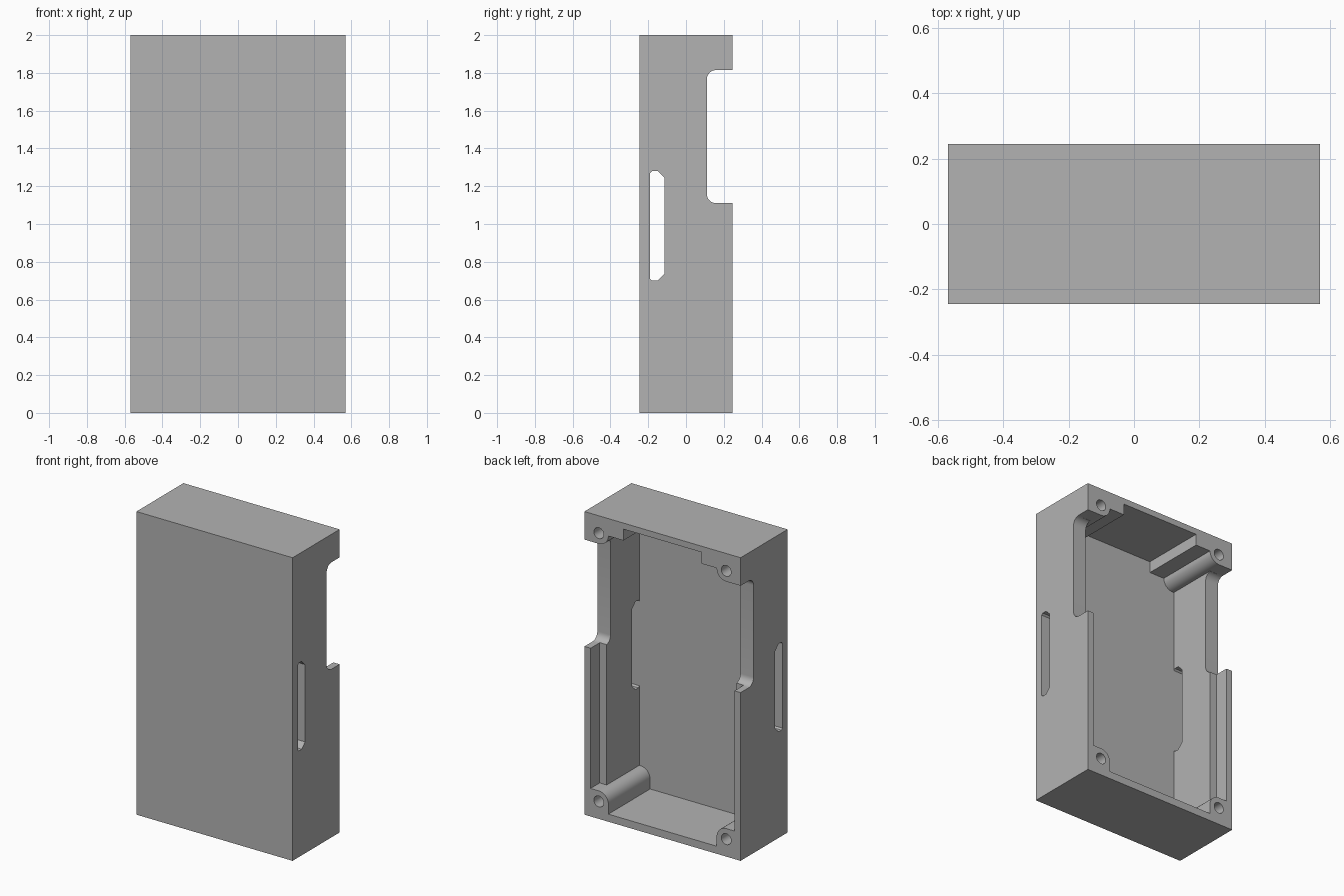
import bpy
import bmesh
from math import sin, cos, pi
from mathutils import Vector

cube = bpy.data.objects.get("Cube")
if cube:
    bpy.data.objects.remove(cube, do_unlink=True)

# Main dimensions
W, D, H = 0.57, 0.245, 2.0      # half width, half depth, height
FLOOR = -0.19                   # inner face of the front panel
WALL, LIP, RIM = 0.474, 0.525, 0.05
BOSS_X, BOSS_Z, BOSS_R = 0.465, 0.115, 0.07
OUT = 0.4                       # cutters reach past the open back

grey = bpy.data.materials.new("light_grey_plastic")
grey.use_nodes = True
colour = (0.45, 0.45, 0.45, 1)
grey.diffuse_color = colour
grey.node_tree.nodes["Principled BSDF"].inputs["Base Color"].default_value = colour


def arc(cx, cy, r, start, end, steps=8):
    """Points along a circular arc, angles in quarter turns."""
    angles = [(start + (end - start) * i / steps) * pi / 2 for i in range(steps + 1)]
    return [(cx + r * cos(a), cy + r * sin(a)) for a in angles]


def prism(name, points, axis, low, high):
    """Extrude a closed 2D profile along x (profile y,z) or y (profile x,z)."""
    def place(p, t):
        return (t, p[0], p[1]) if axis == "x" else (p[0], t, p[1])
    bm = bmesh.new()
    face = bm.faces.new([bm.verts.new(place(p, low)) for p in points])
    grown = bmesh.ops.extrude_face_region(bm, geom=[face])["geom"]
    shift = Vector(place((0, 0), high - low))
    bmesh.ops.translate(bm, vec=shift, verts=[g for g in grown if isinstance(g, bmesh.types.BMVert)])
    bmesh.ops.recalc_face_normals(bm, faces=bm.faces)
    mesh = bpy.data.meshes.new(name)
    bm.to_mesh(mesh)
    bm.free()
    mesh.materials.append(grey)
    obj = bpy.data.objects.new(name, mesh)
    bpy.context.collection.objects.link(obj)
    return obj


def rect(a0, a1, b0, b1):
    return [(a0, b0), (a1, b0), (a1, b1), (a0, b1)]


# Outer shell block
case = prism("enclosure_case", rect(-W, W, 0, H), "y", -D, D)
cutters = []

# Main cavity, leaving rounded corner screw bosses and a recess in the top wall
half = [(BOSS_X - BOSS_R, RIM)]
half += arc(BOSS_X, BOSS_Z, BOSS_R, 2, 1)
half += [(WALL, BOSS_Z + BOSS_R), (WALL, H - BOSS_Z - BOSS_R)]
half += arc(BOSS_X, H - BOSS_Z, BOSS_R, 3, 2)
half += [(0.285, H - BOSS_Z), (0.285, H - 0.04)]
cavity = half + [(-x, z) for x, z in reversed(half)]
cutters.append(prism("cavity_cutter", cavity, "y", FLOOR, OUT))

# Stepped ledge in the side walls, and the screw holes
for side in (-1, 1):
    strip = rect(side * 0.42, side * LIP, BOSS_Z + BOSS_R, H - BOSS_Z - BOSS_R)
    cutters.append(prism("ledge_cutter", strip, "y", 0.15, OUT))
    for z in (BOSS_Z, H - BOSS_Z):
        circle = arc(side * BOSS_X, z, 0.036, 0, 4, 24)[:-1]
        cutters.append(prism("screw_hole_cutter", circle, "y", -0.1, OUT))

# Rounded notch through both side walls at the open back
n0, n1, ny, nr = 1.11, 1.815, 0.11, 0.05
notch = [(OUT, n0)] + arc(ny + nr, n0 + nr, nr, 3, 2)
notch += arc(ny + nr, n1 - nr, nr, 2, 1) + [(OUT, n1)]
cutters.append(prism("notch_cutter", notch, "x", -1, 1))

# Side slots with chamfered inner corners
s0, s1, sy = 0.70, 1.28, -0.115
slot = [(FLOOR, s0 + 0.01), (FLOOR + 0.01, s0), (sy - 0.035, s0), (sy, s0 + 0.035),
        (sy, s1 - 0.035), (sy - 0.035, s1), (FLOOR + 0.01, s1), (FLOOR, s1 - 0.01)]
cutters.append(prism("slot_cutter", slot, "x", -1, 1))

# Cut everything out of the shell
bpy.context.view_layer.objects.active = case
for cutter in cutters:
    cutter.hide_render = True
    mod = case.modifiers.new("cut", "BOOLEAN")
    mod.operation = "DIFFERENCE"
    mod.solver = "EXACT"
    mod.object = cutter
    bpy.ops.object.modifier_apply(modifier=mod.name)
    bpy.data.objects.remove(cutter, do_unlink=True)

# Smooth rounded corners, keep edges sharp
bpy.ops.object.select_all(action="DESELECT")
case.select_set(True)
bpy.ops.object.shade_smooth_by_angle(angle=pi / 6)
